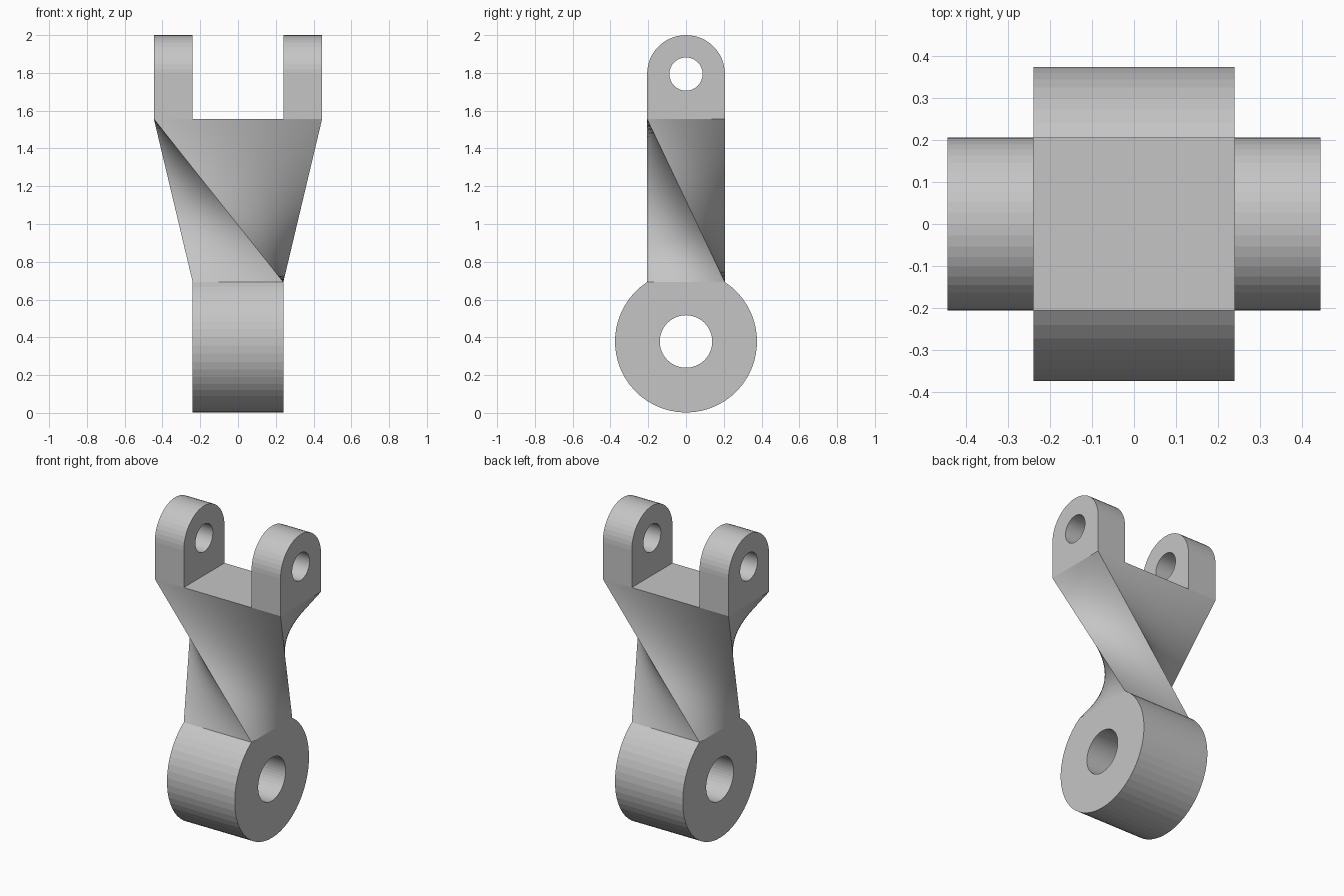
import bpy
import bmesh
from math import pi, sin, cos, acos
from mathutils import Vector

if "Cube" in bpy.data.objects:
    bpy.data.objects.remove(bpy.data.objects["Cube"])

# Main sizes
INNER, OUTER, HALF_DEPTH = 0.24, 0.445, 0.206
EYE_R, EYE_HOLE, EYE_Z = 0.376, 0.139, 0.378
LUG_HOLE, LUG_Z = 0.088, 2.0 - HALF_DEPTH
FORK_Z = 1.555
JOIN = acos(HALF_DEPTH / EYE_R)
NECK_Z = EYE_Z + EYE_R * sin(JOIN)

# Single plain grey finish
grey = bpy.data.materials.new("plain_grey")
grey.use_nodes = True
COLOUR = (0.56, 0.56, 0.56, 1)
grey.diffuse_color = COLOUR
grey.node_tree.nodes["Principled BSDF"].inputs["Base Color"].default_value = COLOUR


def finish(name, bm):
    bmesh.ops.recalc_face_normals(bm, faces=bm.faces[:])
    mesh = bpy.data.meshes.new(name)
    bm.to_mesh(mesh)
    bm.free()
    mesh.materials.append(grey)
    obj = bpy.data.objects.new(name, mesh)
    bpy.context.collection.objects.link(obj)
    return obj


def arc(z, radius, start, end, steps):
    return [(radius * cos(start + (end - start) * i / steps),
             z + radius * sin(start + (end - start) * i / steps))
            for i in range(steps + 1)]


def pierced_block(name, outline, hole, x0, x1):
    """Extrude a side profile with a hole along x."""
    bm = bmesh.new()
    edges = []
    for loop in (outline, hole):
        verts = [bm.verts.new((x0, y, z)) for y, z in loop]
        edges += [bm.edges.new((v, verts[i - 1])) for i, v in enumerate(verts)]
    bmesh.ops.triangle_fill(bm, edges=edges, use_beauty=True)
    bmesh.ops.dissolve_degenerate(bm, dist=1e-6, edges=bm.edges[:])
    out = bmesh.ops.extrude_face_region(bm, geom=bm.faces[:], use_keep_orig=True)
    moved = [g for g in out["geom"] if isinstance(g, bmesh.types.BMVert)]
    bmesh.ops.translate(bm, verts=moved, vec=(x1 - x0, 0, 0))
    return finish(name, bm)


# Round lower eye, cut flat where the neck meets it
pierced_block("lower_eye",
              arc(EYE_Z, EYE_R, pi - JOIN, 2 * pi + JOIN, 44),
              arc(EYE_Z, EYE_HOLE, 0, 2 * pi, 48)[:-1], -INNER, INNER)

# Pair of fork lugs with rounded tops
lug_profile = [(-HALF_DEPTH, FORK_Z), (HALF_DEPTH, FORK_Z)]
lug_profile += arc(LUG_Z, HALF_DEPTH, 0, pi, 24)
lugs = pierced_block("fork_lugs", lug_profile,
                     arc(LUG_Z, LUG_HOLE, 0, 2 * pi, 48)[:-1], INNER, OUTER)
lugs.modifiers.new("other_lug", "MIRROR")

# Neck: a rectangle lofted to a wider one with a quarter-turn twist
signs = [(-1, -1), (1, -1), (1, 1), (-1, 1)]
top = [Vector((sx * OUTER, sy * HALF_DEPTH, FORK_Z)) for sx, sy in signs]
base = [Vector((sx * INNER, sy * HALF_DEPTH, NECK_Z)) for sx, sy in signs]
base = base[1:] + base[:1]
COLS, ROWS = 24, 40
bm = bmesh.new()
rings = []
for row in range(ROWS + 1):
    corners = [b.lerp(t, row / ROWS) for b, t in zip(base, top)]
    rings.append([bm.verts.new(corners[k].lerp(corners[(k + 1) % 4], c / COLS))
                  for k in range(4) for c in range(COLS)])
for low, high in zip(rings, rings[1:]):
    for i in range(len(low)):
        bm.faces.new((low[i - 1], low[i], high[i], high[i - 1]))
bm.faces.new(rings[0])
bm.faces.new(rings[-1])
neck = finish("twisted_neck", bm)

# Smooth the twisted sides, keeping the corner edges crisp
bpy.ops.object.select_all(action="DESELECT")
neck.select_set(True)
bpy.context.view_layer.objects.active = neck
bpy.ops.object.shade_smooth_by_angle(angle=pi / 9)
